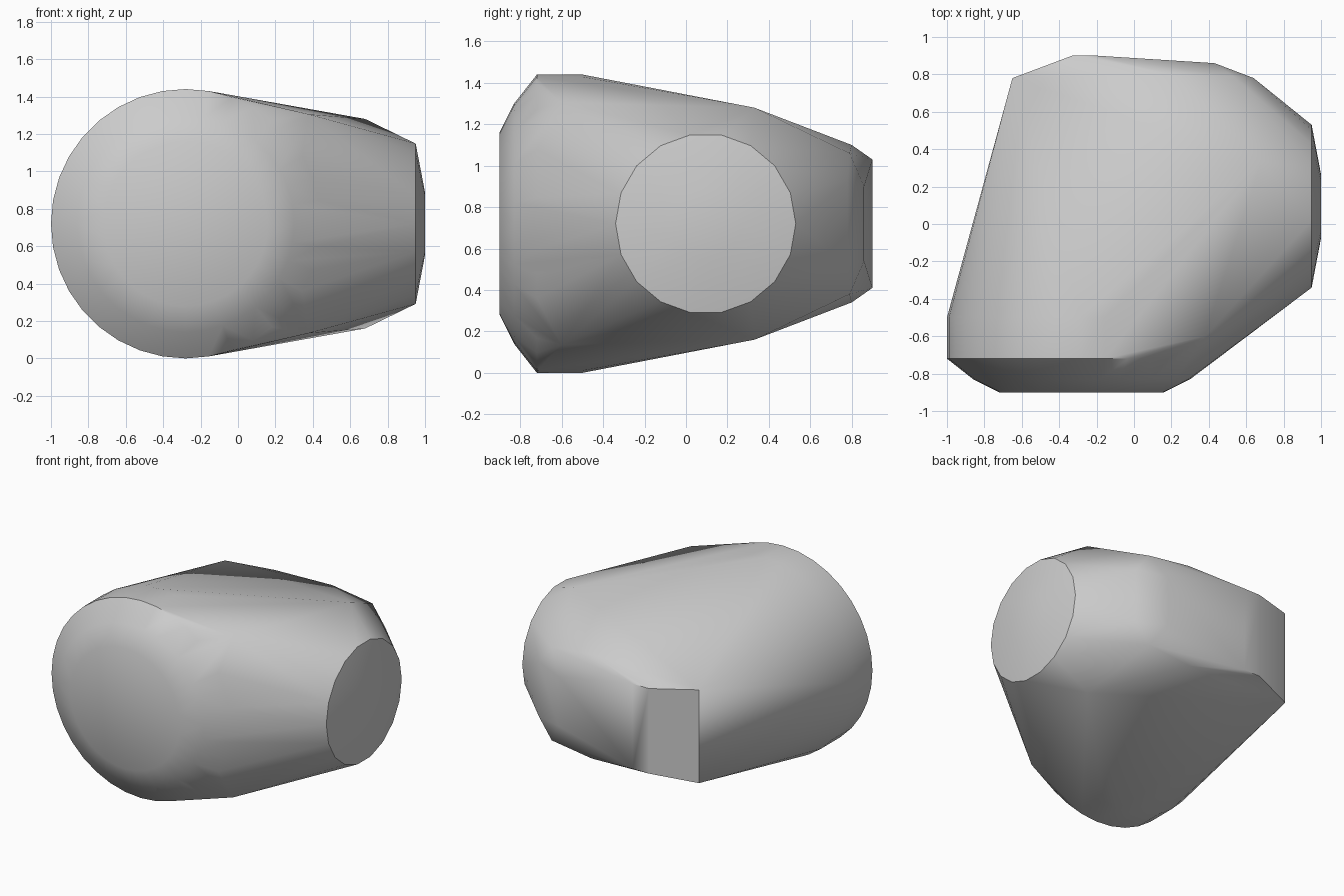
import bpy, bmesh, math
from mathutils import Vector

cube = bpy.data.objects.get("Cube")
if cube:
    bpy.data.objects.remove(cube)

MID = 0.72  # height of the horizontal symmetry plane

grey = bpy.data.materials.new("plain_grey")
grey.use_nodes = True
colour = (0.6, 0.6, 0.6, 1)
grey.diffuse_color = colour
grey.node_tree.nodes["Principled BSDF"].inputs["Base Color"].default_value = colour


def ring(axis, along, centre, radius, count):
    """Circle of points facing the given axis."""
    points = []
    for i in range(count):
        a = math.tau * i / count
        side, up = centre + radius * math.cos(a), MID + radius * math.sin(a)
        points.append(Vector((along, side, up) if axis == "x" else (side, along, up)))
    return points


points = []
# Large round front end with a chamfered cap
for y, r in ((-0.9, 0.44), (-0.83, 0.58), (-0.72, 0.72), (-0.5, 0.72)):
    points += ring("y", y, -0.28, r, 36)
# Smaller round end on the left side, slightly domed
for x, r in ((0.95, 0.435), (1.0, 0.17)):
    points += ring("x", x, 0.095, r, 18)
# Shoulder and back corners as x, y, half height
corners = [(0.38, -0.6, 0.585), (0.68, 0.33, 0.56), (-0.65, 0.78, 0.34),
           (-0.33, 0.9, 0.31), (-0.2, 0.9, 0.31), (0.2, 0.8, 0.38),
           (0.43, 0.86, 0.18), (0.53, 0.79, 0.34), (0.64, 0.78, 0.2)]
for x, y, h in corners:
    points += [Vector((x, y, MID + h)), Vector((x, y, MID - h))]

# Wrap a convex skin around all of the points
bm = bmesh.new()
for p in points:
    bm.verts.new(p)
hull = bmesh.ops.convex_hull(bm, input=bm.verts[:])
loose = [v for v in bm.verts if not v.link_faces]
bmesh.ops.delete(bm, geom=loose, context="VERTS")
bmesh.ops.dissolve_limit(bm, angle_limit=math.radians(0.5), verts=bm.verts[:], edges=bm.edges[:])
bmesh.ops.recalc_face_normals(bm, faces=bm.faces[:])

mesh = bpy.data.meshes.new("rounded_body")
bm.to_mesh(mesh)
bm.free()
mesh.materials.append(grey)
body = bpy.data.objects.new("rounded_body", mesh)
bpy.context.collection.objects.link(body)

# Smooth shading with the rims kept crisp
bpy.ops.object.select_all(action="DESELECT")
body.select_set(True)
bpy.context.view_layer.objects.active = body
bpy.ops.object.shade_smooth_by_angle(angle=math.radians(35))
